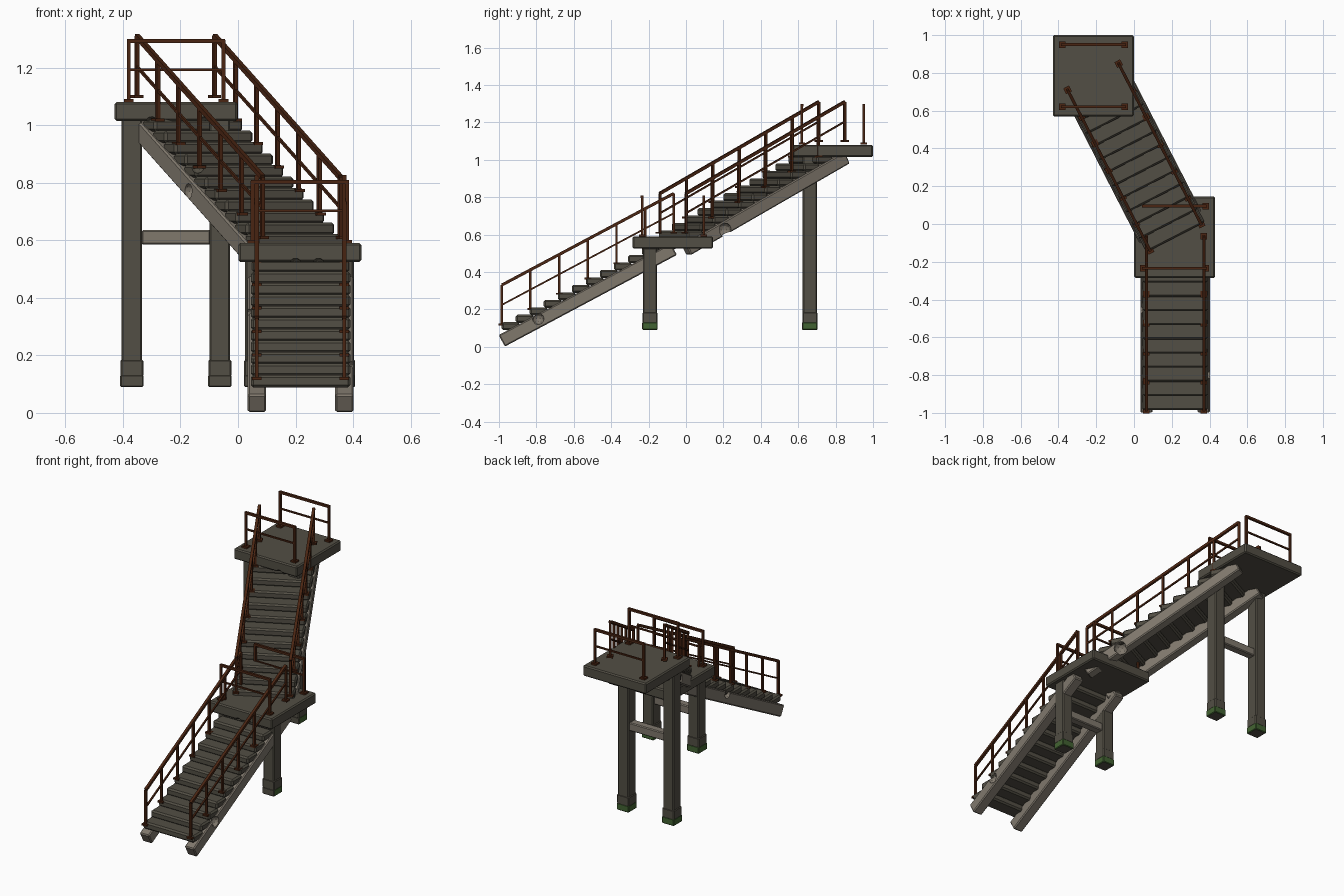
import bpy, bmesh
from math import radians
from mathutils import Matrix, Vector

cube = bpy.data.objects.get("Cube")
if cube:
    bpy.data.objects.remove(cube, do_unlink=True)


def material(name, rgb):
    m = bpy.data.materials.new(name)
    m.use_nodes = True
    m.diffuse_color = (*rgb, 1)
    m.node_tree.nodes["Principled BSDF"].inputs["Base Color"].default_value = (*rgb, 1)
    return m


CONCRETE = material("dark_concrete", (0.085, 0.077, 0.058))
BEAM = material("pale_concrete", (0.215, 0.188, 0.152))
RUST = material("rusty_iron", (0.068, 0.018, 0.006))
MOSS = material("moss_green", (0.055, 0.125, 0.032))


def block(name, size, matrix, mat, bevel=0.0):
    """Box with chamfered edges, placed by a matrix."""
    bm = bmesh.new()
    bmesh.ops.create_cube(bm, size=1, matrix=Matrix.Diagonal((*size, 1)))
    if bevel:
        bmesh.ops.bevel(bm, geom=bm.edges[:], offset=bevel, segments=1, affect='EDGES')
    bm.transform(matrix)
    me = bpy.data.meshes.new(name)
    bm.to_mesh(me)
    bm.free()
    me.materials.append(mat)
    ob = bpy.data.objects.new(name, me)
    bpy.context.collection.objects.link(ob)
    return ob


def at(x, y, z):
    return Matrix.Translation((x, y, z))


def bar(name, p, q, w, h, mat, frame=Matrix(), bevel=0.0):
    """Rectangular bar from p to q, its side kept level."""
    p, q = Vector(p), Vector(q)
    d = (q - p).normalized()
    side = d.cross(Vector((0, 0, 1)))
    side = side.normalized() if side.length > 0.01 else Vector((1, 0, 0))
    turn = Matrix((side, d, side.cross(d))).transposed().to_4x4()
    place = frame @ Matrix.Translation((p + q) / 2) @ turn
    return block(name, (w, (q - p).length, h), place, mat, bevel)


def bite(ob, centre, radius):
    """Knock a rough chip out of a part."""
    bpy.ops.mesh.primitive_ico_sphere_add(subdivisions=2, radius=radius, location=centre)
    cutter = bpy.context.object
    cutter.hide_render = True
    mod = ob.modifiers.new("chip", 'BOOLEAN')
    mod.operation = 'DIFFERENCE'
    mod.solver = 'EXACT'
    mod.object = cutter
    bpy.context.view_layer.objects.active = ob
    bpy.ops.object.modifier_apply(modifier=mod.name)
    bpy.data.objects.remove(cutter, do_unlink=True)


def post(name, x, y, z, height, frame):
    bar(name, (x, y, z), (x, y, z + height), 0.013, 0.013, RUST, frame)
    block(name + "_foot", (0.034, 0.034, 0.01), frame @ at(x, y, z), RUST)


RISE = 0.49
STEPS = 12
HALF = 0.152


def flight(name, frame, length):
    """Stair flight along local +y: treads, two beams and two sloping railings."""
    parts = {}
    for i in range(STEPS):
        t = i * 0.0815
        parts[f"tread_{i}"] = block(f"{name}_tread_{i}", (0.346, 0.095, 0.043),
                                    frame @ at(0, 0.047 + t * length, 0.11 + t * RISE),
                                    CONCRETE, 0.009)
    for side, x in (("left", HALF), ("right", -HALF)):
        parts[side] = bar(f"{name}_{side}_beam", (x, 0, 0.032), (x, length, 0.032 + RISE),
                          0.064, 0.07, BEAM, frame, 0.006)
        for part, z, w in (("top", 0.33, 0.016), ("middle", 0.224, 0.009)):
            bar(f"{name}_{side}_{part}_rail", (x, 0, z), (x, length, z + RISE), w, w, RUST, frame)
        for i in range(7):
            t = i / 6
            post(f"{name}_{side}_post_{i}", x, t * length, 0.12 + t * RISE, 0.21, frame)
    return parts


def leg(name, x, y, top):
    block(name, (0.072, 0.076, top - 0.1), at(x, y, (top + 0.1) / 2), CONCRETE, 0.006)
    block(name + "_collar", (0.08, 0.08, 0.06), at(x, y, 0.155), CONCRETE, 0.005)
    foot = block(name + "_foot", (0.081, 0.082, 0.042), at(x, y, 0.111), CONCRETE, 0.004)
    # moss grows on the sides and back of the foot only
    foot.data.materials.append(MOSS)
    for f in foot.data.polygons:
        if f.normal.y > -0.5 and f.normal.z > -0.8:
            f.material_index = 1


def landing(name, x, y, z, brace_z):
    """Slab with two level railings, two legs and a brace between them."""
    frame = at(x, y, z)
    slab = block(name + "_slab", (0.428, 0.43, 0.065), frame @ at(0, 0, -0.0325), CONCRETE, 0.007)
    for side, ry in (("front", -0.165), ("back", 0.165)):
        for part, rz, w in (("top", 0.212, 0.014), ("middle", 0.112, 0.009)):
            bar(f"{name}_{side}_{part}_rail", (-0.17, ry, rz), (0.17, ry, rz), w, w, RUST, frame)
        for end, rx in (("left", 0.165), ("right", -0.165)):
            post(f"{name}_{side}_{end}_post", rx, ry, 0.006, 0.21, frame)
    for end, lx in (("left", 0.152), ("right", -0.154)):
        leg(f"{name}_{end}_leg", x + lx, y - 0.123, z - 0.06)
    bar(name + "_brace", (x - 0.12, y - 0.123, brace_z), (x + 0.12, y - 0.123, brace_z),
        0.05, 0.05, BEAM, bevel=0.005)
    return slab


# Landings
low_slab = landing("lower_landing", 0.215, -0.07, 0.59, 0.33)
high_slab = landing("upper_landing", -0.215, 0.785, 1.08, 0.61)

# Flights, the upper one turned towards the right
lower = flight("lower_flight", at(0.2175, -0.985, 0), 0.92)
up_frame = at(0.22, -0.07, RISE) @ Matrix.Rotation(radians(27.2), 4, 'Z')
upper = flight("upper_flight", up_frame, 0.955)

# Chips in the old concrete
bite(lower["left"], (0.405, -0.79, 0.15), 0.032)
bite(lower["right"], (0.03, -0.45, 0.34), 0.026)
bite(upper["left"], up_frame @ Vector((0.17, 0.22, 0.135)), 0.04)
bite(upper["right"], up_frame @ Vector((-0.18, 0.5, 0.28)), 0.028)
bite(lower["tread_2"], (0.05, -0.84, 0.21), 0.025)
bite(upper["tread_6"], up_frame @ Vector((-0.165, 0.47, 0.37)), 0.028)
for cx in (0.2, 0.28):
    bite(low_slab, (cx, -0.29, 0.515), 0.024)
for cx in (-0.3, -0.12):
    bite(high_slab, (cx, 0.565, 1.005), 0.026)
